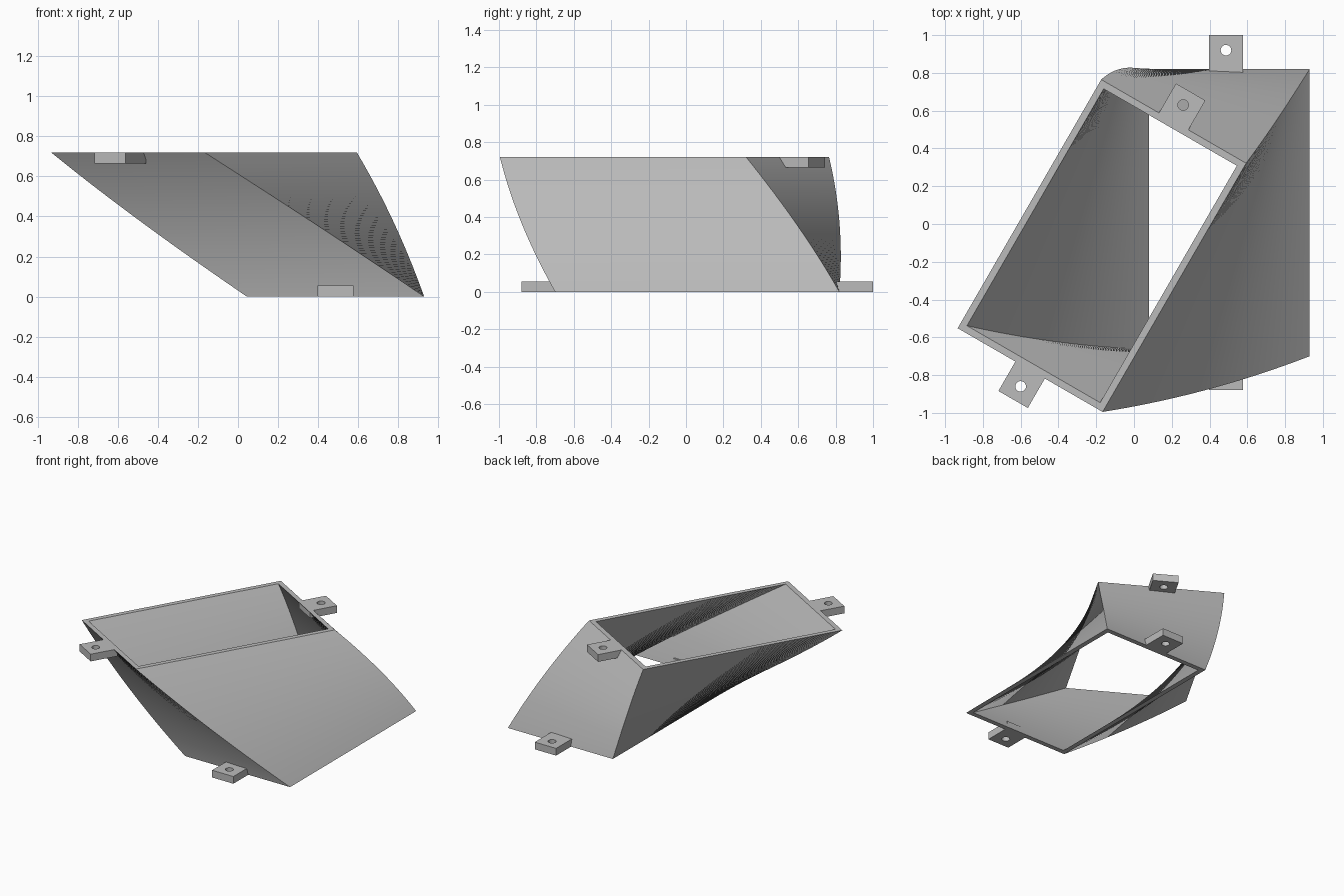
import bpy, bmesh, math
from mathutils import Matrix, Vector

if "Cube" in bpy.data.objects:
    bpy.data.objects.remove(bpy.data.objects["Cube"], do_unlink=True)

HEIGHT, TWIST, LAYERS = 0.72, math.radians(-30), 60
HALF_X, HALF_Y, WALL = 0.443, 0.76, 0.036
BOTTOM, TOP = Vector((0.487, 0.06, 0)), Vector((-0.17, -0.115, HEIGHT))
TAB_THICK = 0.055

grey = bpy.data.materials.new("plain grey")
grey.use_nodes = True
grey.diffuse_color = (0.5, 0.5, 0.5, 1)
grey.node_tree.nodes["Principled BSDF"].inputs["Base Color"].default_value = (0.5, 0.5, 0.5, 1)


def section_matrix(t):
    """Placement of the duct's cross-section at fraction t of its height."""
    return Matrix.Translation(BOTTOM.lerp(TOP, t)) @ Matrix.Rotation(TWIST * t, 4, 'Z')


def activate(obj):
    bpy.ops.object.select_all(action='DESELECT')
    obj.select_set(True)
    bpy.context.view_layer.objects.active = obj


def build_duct():
    bm = bmesh.new()
    corners = [(-1, -1), (1, -1), (1, 1), (-1, 1)]
    rings = []
    for i in range(LAYERS + 1):
        place = section_matrix(i / LAYERS)
        rings.append([[bm.verts.new(place @ Vector((sx * (HALF_X - w), sy * (HALF_Y - w), 0)))
                       for sx, sy in corners] for w in (0, WALL)])
    # outer and inner walls
    for low, high in zip(rings, rings[1:]):
        for side in (0, 1):
            for k in range(4):
                n = (k + 1) % 4
                bm.faces.new((low[side][k], low[side][n], high[side][n], high[side][k]))
    # rims at both open ends
    for outer, inner in (rings[0], rings[-1]):
        for k in range(4):
            n = (k + 1) % 4
            bm.faces.new((outer[k], outer[n], inner[n], inner[k]))
    bmesh.ops.recalc_face_normals(bm, faces=bm.faces)
    mesh = bpy.data.meshes.new("twisted_duct")
    bm.to_mesh(mesh)
    bm.free()
    mesh.materials.append(grey)
    duct = bpy.data.objects.new("twisted_duct", mesh)
    bpy.context.collection.objects.link(duct)
    activate(duct)
    bpy.ops.object.shade_smooth_by_angle(angle=math.radians(30))


def build_tab(name, t, z, turn):
    """Square mounting tab with a screw hole, standing out from a short wall."""
    edge = HALF_Y
    plate = [(-0.09, edge - 0.025), (0.09, edge - 0.025), (0.09, edge + 0.18), (-0.09, edge + 0.18)]
    hole = [(0.028 * math.cos(a), edge + 0.1 + 0.028 * math.sin(a))
            for a in (math.tau * i / 32 for i in range(32))]
    curve = bpy.data.curves.new(name, 'CURVE')
    curve.dimensions = '2D'
    curve.fill_mode = 'BOTH'
    curve.extrude = TAB_THICK / 2
    for outline in (plate, hole):
        spline = curve.splines.new('POLY')
        spline.points.add(len(outline) - 1)
        spline.use_cyclic_u = True
        for point, (x, y) in zip(spline.points, outline):
            point.co = (x, y, 0, 1)
    curve.materials.append(grey)
    tab = bpy.data.objects.new(name, curve)
    bpy.context.collection.objects.link(tab)
    tab.matrix_world = (Matrix.Translation((0, 0, z)) @ section_matrix(t)
                        @ Matrix.Rotation(turn, 4, 'Z'))
    activate(tab)
    bpy.ops.object.convert(target='MESH')
    bpy.ops.object.shade_flat()


build_duct()
for side, turn in (("back", 0), ("front", math.pi)):
    build_tab("lower_" + side + "_tab", 0, TAB_THICK / 2, turn)
    build_tab("upper_" + side + "_tab", 1, -TAB_THICK / 2, turn)
